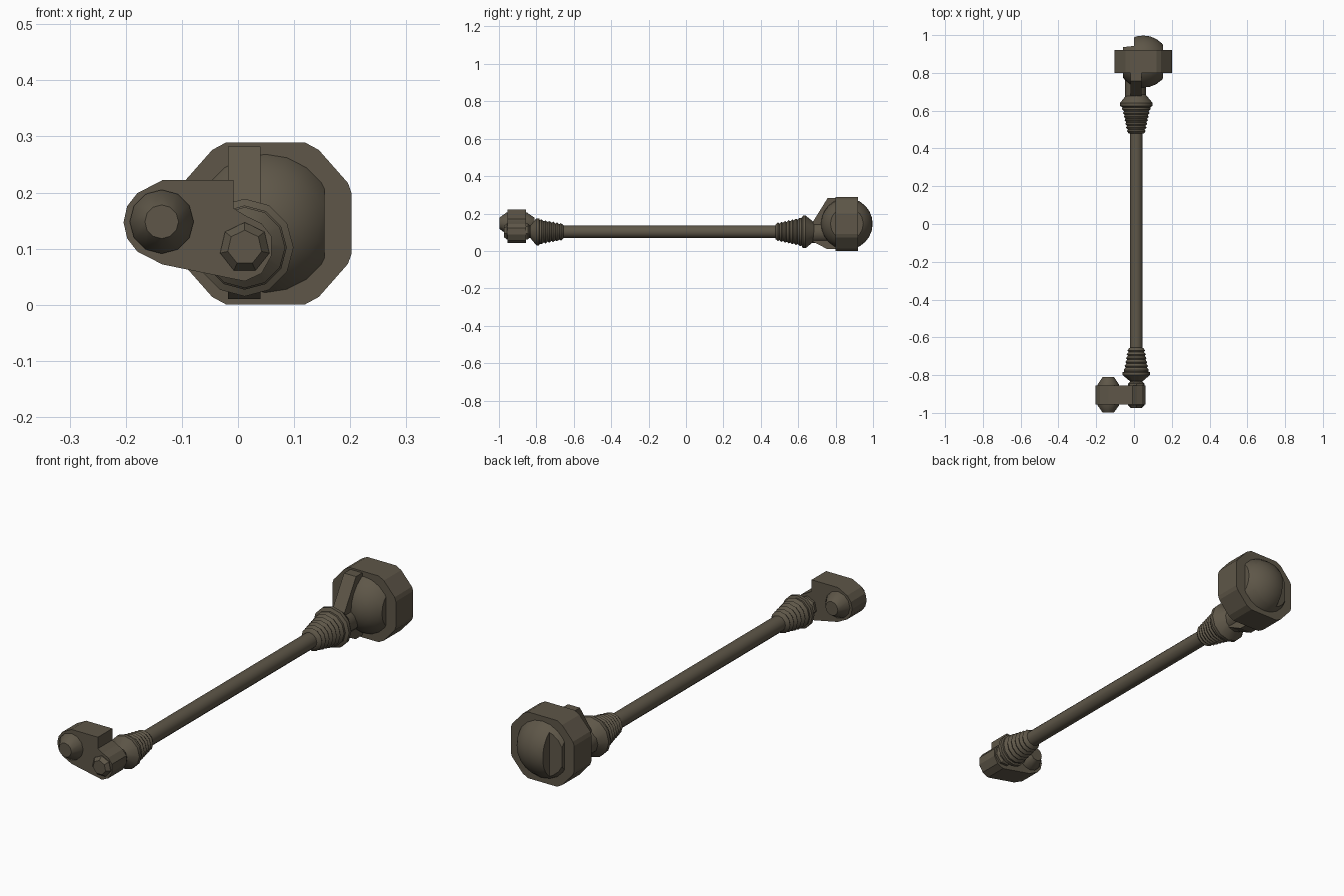
import bpy, bmesh, math
from mathutils import Vector, Matrix

if "Cube" in bpy.data.objects:
    bpy.data.objects.remove(bpy.data.objects["Cube"])

mat = bpy.data.materials.new("dark_brown_metal")
mat.diffuse_color = (0.112, 0.094, 0.065, 1)
mat.use_nodes = True
mat.node_tree.nodes["Principled BSDF"].inputs["Base Color"].default_value = mat.diffuse_color


def finish(name, bm, smooth=None):
    bmesh.ops.recalc_face_normals(bm, faces=bm.faces[:])
    me = bpy.data.meshes.new(name)
    bm.to_mesh(me)
    bm.free()
    ob = bpy.data.objects.new(name, me)
    bpy.context.collection.objects.link(ob)
    me.materials.append(mat)
    if smooth:
        bpy.ops.object.select_all(action='DESELECT')
        ob.select_set(True)
        bpy.context.view_layer.objects.active = ob
        bpy.ops.object.shade_smooth_by_angle(angle=math.radians(smooth))
    return ob


def lathe(name, profile, x, z, sides, smooth=None, turn=0.0):
    """Revolve (y, radius) pairs about a line parallel to y, capped at both ends."""
    bm = bmesh.new()
    rings = []
    for y, r in profile:
        ang = [2 * math.pi * i / sides + math.pi / 2 + turn for i in range(sides)]
        rings.append([bm.verts.new((x + r * math.cos(a), y, z + r * math.sin(a))) for a in ang])
    for a, b in zip(rings, rings[1:]):
        for i in range(sides):
            j = (i + 1) % sides
            bm.faces.new((a[i], a[j], b[j], b[i]))
    bm.faces.new(rings[0])
    bm.faces.new(rings[-1])
    return finish(name, bm, smooth)


def extrude(name, pts, axis, lo, hi):
    """Extrude a profile along y (points are x,z) or x (points are y,z)."""
    bm = bmesh.new()
    put = (lambda p, t: (p[0], t, p[1])) if axis == 'y' else (lambda p, t: (t, p[0], p[1]))
    a = [bm.verts.new(put(p, lo)) for p in pts]
    b = [bm.verts.new(put(p, hi)) for p in pts]
    for i in range(len(pts)):
        j = (i + 1) % len(pts)
        bm.faces.new((a[i], a[j], b[j], b[i]))
    bm.faces.new(a)
    bm.faces.new(b)
    return finish(name, bm)


def bellows(y0, y1, r0, r1, ribs):
    """Zigzag profile growing from r0 to r1."""
    out = []
    for i in range(ribs):
        t = i / (ribs - 1)
        y, r = y0 + (y1 - y0) * i / ribs, r0 + (r1 - r0) * t
        step = (y1 - y0) / ribs
        out += [(y, r - 0.007), (y + step * 0.6, r + 0.003)]
    return out


AX, AZ = 0.012, 0.102     # shaft axis
BX, BY, BZ = 0.049, 0.86, 0.145   # ball centre

# Shaft
lathe("shaft", [(-0.70, 0.034), (0.52, 0.034)], AX, AZ, 12, 35)

# Ribbed boots with flared collars
lathe("rear_boot", [(0.478, 0.034)] + bellows(0.48, 0.615, 0.047, 0.072, 7)
      + [(0.618, 0.074), (0.625, 0.087), (0.64, 0.087), (0.685, 0.05)], AX, AZ, 12, 35)
lathe("front_boot", [(-0.655, 0.034)] + bellows(-0.657, -0.78, 0.044, 0.063, 6)
      + [(-0.782, 0.064), (-0.785, 0.072), (-0.80, 0.072), (-0.832, 0.034), (-0.86, 0.03)], AX, AZ, 12, 35)

# Front link arm: rounded lug on the left, small eye on the right
lug = [(-0.135 + 0.069 * math.cos(math.radians(a)), 0.147 + 0.068 * math.sin(math.radians(a)))
       for a in range(105, 256, 25)]
extrude("link_arm", [(-0.135, 0.222)] + lug +
        [(-0.135, 0.072), (0.012, 0.042), (0.042, 0.056), (0.06, 0.088), (0.06, 0.122),
         (0.042, 0.145), (0.015, 0.158), (-0.008, 0.172), (-0.008, 0.222)], 'y', -0.955, -0.855)
# Bolt through the lug, tapered at both ends
lathe("lug_bolt", [(-0.998, 0.03), (-0.96, 0.057), (-0.85, 0.057), (-0.81, 0.03)],
      -0.136, 0.148, 12, 35)
lathe("eye_stud", [(-0.974, 0.031), (-0.958, 0.045), (-0.845, 0.045), (-0.836, 0.034)], AX, AZ, 7)

# Rear neck and upright web
lathe("rear_neck", [(0.675, 0.055), (0.78, 0.055)], 0.008, 0.098, 12, 35)
extrude("upright_web", [(0.678, 0.05), (0.678, 0.155), (0.757, 0.282), (0.81, 0.282),
                        (0.81, 0.01), (0.755, 0.01)], 'x', -0.018, 0.04)

# Chamfered retaining collar, quarter outline mirrored
quarter = [(0.153, 0.055), (0.147, 0.072), (0.095, 0.131), (0.07, 0.1445)]
outline = quarter + [(-x, z) for x, z in quarter[::-1]]
outline += [(-x, -z) for x, z in quarter] + [(x, -z) for x, z in quarter[::-1]]
extrude("retaining_collar", [(BX + x, BZ + z) for x, z in outline], 'y', 0.80, 0.92)


# Ball, trimmed flat by planes
def trimmed_ball(name, cuts):
    bm = bmesh.new()
    bmesh.ops.create_uvsphere(bm, u_segments=20, v_segments=12, radius=0.138,
                              matrix=Matrix.Translation((BX, BY, BZ)) @ Matrix.Rotation(math.pi / 2, 4, 'X'))
    for co, no in cuts:
        g = bm.verts[:] + bm.edges[:] + bm.faces[:]
        r = bmesh.ops.bisect_plane(bm, geom=g, plane_co=co, plane_no=no, clear_outer=True)
        edges = [e for e in r["geom_cut"] if isinstance(e, bmesh.types.BMEdge)]
        bmesh.ops.edgeloop_fill(bm, edges=edges)
    finish(name, bm, 30)


right = ((0.154, 0, 0), (1, 0, 0))
left = ((-0.057, 0, 0), (-1, 0, 0))
trimmed_ball("ball_body", [right, left, ((0, 0.943, 0), (-0.12, 1, 0))])
trimmed_ball("ball_rear_dome", [right, ((0.0, 0, 0), (-1, 0, 0)), ((0, 0.9, 0), (0, -1, 0))])
